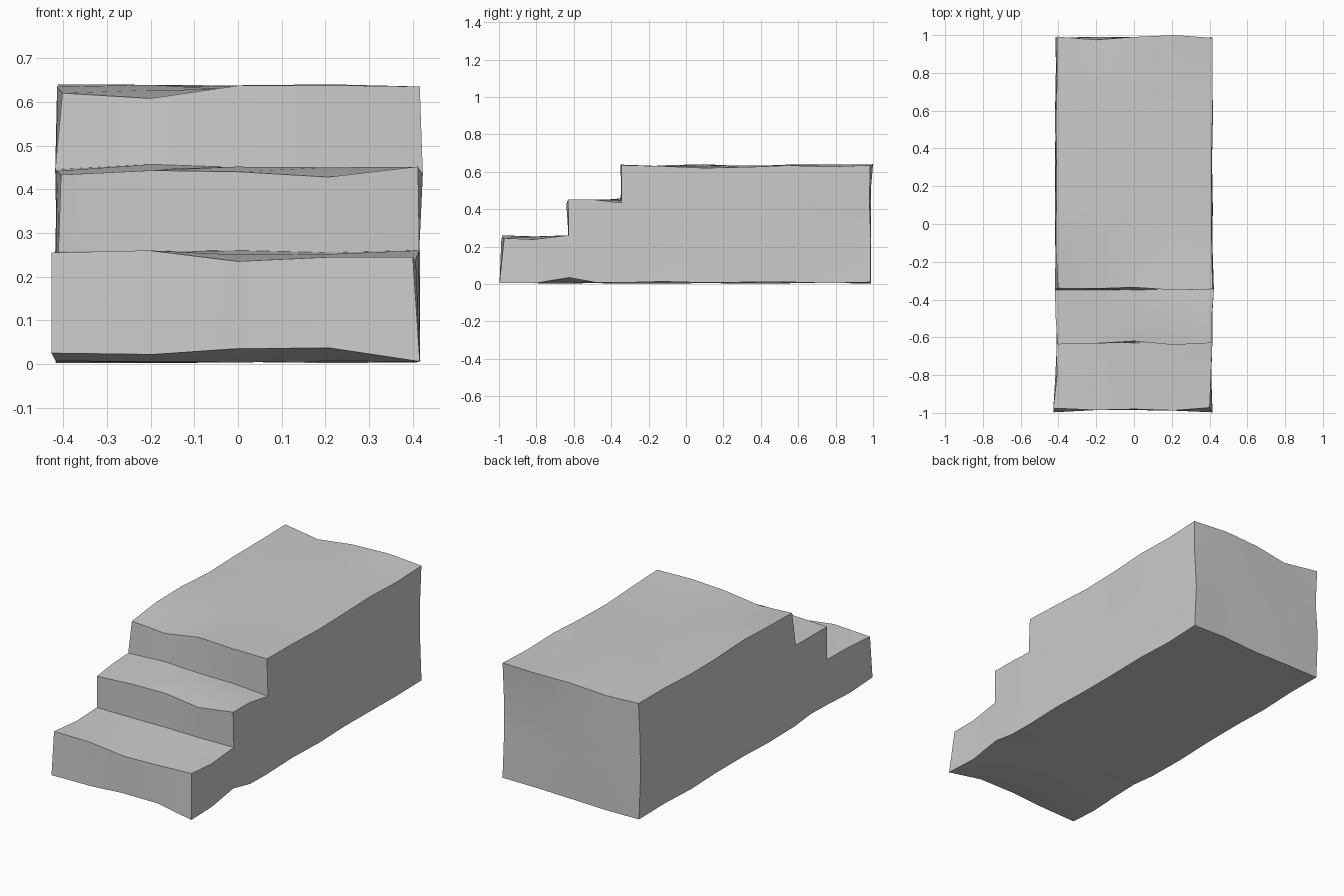
import bpy, bmesh, math, random

if "Cube" in bpy.data.objects:
    bpy.data.objects.remove(bpy.data.objects["Cube"])
random.seed(4)

# Lattice stations: width, depth and step levels
XS = [-0.413, -0.2, 0, 0.21, 0.412]
YS = [-0.985, -0.81, -0.63, -0.49, -0.345, -0.12, 0.1, 0.33, 0.55, 0.77, 0.985]
ZS = [0.008, 0.25, 0.447, 0.633]

# Hand-worn edges: (depth index, level) -> heights across the width
EDGE_Z = {
    (0, 0): [.025, .022, .035, .037, .006],
    (0, 1): [.255, .260, .235, .245, .245],
    (2, 1): [.258, .258, .260, .255, .260],
    (2, 2): [.433, .443, .440, .428, .452],
    (4, 2): [.445, .457, .450, .445, .434],
    (4, 3): [.620, .608, .637, .638, .635],
    (10, 3): [.637, .618, .637, .640, .635],
}
EDGE_Y = {
    (0, 0): [-.997, -.985, -.985, -.988, -.997],
    (0, 1): [-.975, -.985, -.980, -.987, -.972],
    (2, 2): [-.637, -.632, -.620, -.640, -.630],
    (4, 3): [-.340, -.342, -.335, -.350, -.345],
    (10, 3): [.992, .975, .990, 1.0, .985],
}
SIDE_X = {(0, 0, 0): -.427, (0, 0, 1): -.427, (4, 0, 1): .400,
          (0, 2, 2): -.405, (0, 4, 3): -.402, (4, 4, 2): .423, (4, 0, 0): .416}
SIDE_Z = {(4, 1, 1): .238, (4, 2, 0): .034, (4, 5, 0): .013,
          (0, 6, 3): .640, (4, 6, 3): .620, (4, 7, 3): .625}


def filled(i, j, k):
    """True where a lattice cell is inside the stepped block."""
    top = 1 if j < 2 else 2 if j < 4 else 3
    return 0 <= i < 4 and 0 <= j < 10 and 0 <= k < top


bm = bmesh.new()
points = {}


def point(i, j, k):
    """Lattice point with a gentle uneven offset."""
    key = (i, j, k)
    if key not in points:
        r = [random.uniform(-.006, .006) for _ in range(3)]
        x, y, z = XS[i] + r[0], YS[j] + r[1], max(0, ZS[k] + r[2])
        x = SIDE_X.get(key, x)
        y = EDGE_Y[j, k][i] if (j, k) in EDGE_Y else y
        z = EDGE_Z[j, k][i] if (j, k) in EDGE_Z else SIDE_Z.get(key, z)
        points[key] = bm.verts.new((x, y, z))
    return points[key]


# Skin every exposed cell side
for i in range(4):
    for j in range(10):
        for k in range(3):
            if not filled(i, j, k):
                continue
            for axis in range(3):
                for side in (0, 1):
                    n = [i, j, k]
                    n[axis] += 2 * side - 1
                    if filled(*n):
                        continue
                    corners = []
                    for a, b in ((0, 0), (1, 0), (1, 1), (0, 1)):
                        c = [i, j, k]
                        c[axis] += side
                        c[(axis + 1) % 3] += a
                        c[(axis + 2) % 3] += b
                        corners.append(point(*c))
                    bm.faces.new(corners if side else corners[::-1])

mesh = bpy.data.meshes.new("stepped_stone_block")
bm.to_mesh(mesh)
bm.free()
block = bpy.data.objects.new("stepped_stone_block", mesh)
bpy.context.collection.objects.link(block)

# Smooth faces, crisp step edges
bpy.context.view_layer.objects.active = block
block.select_set(True)
bpy.ops.object.shade_smooth_by_angle(angle=math.radians(40))
